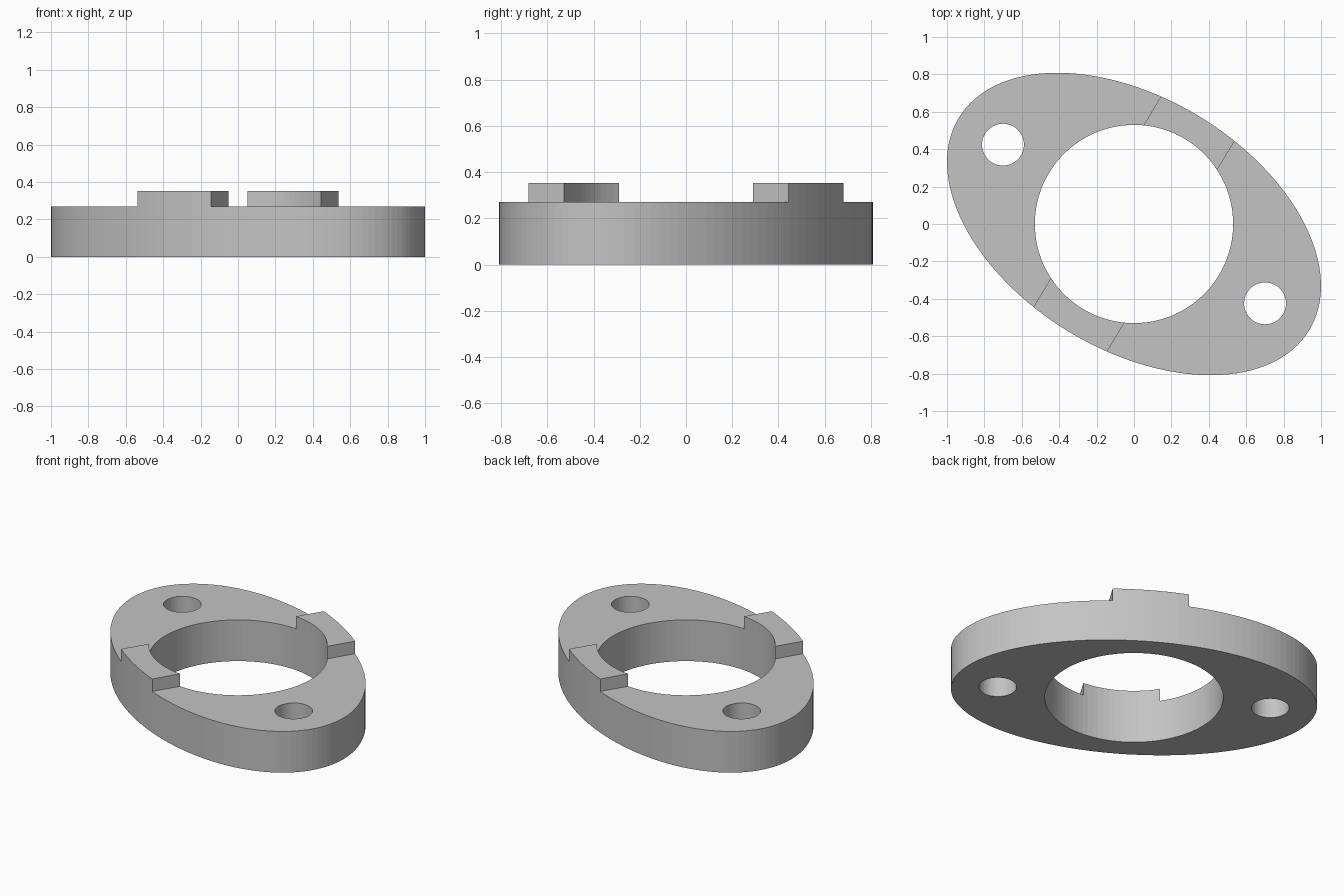
import bpy
from math import radians
from mathutils import Matrix

default = bpy.data.objects.get("Cube")
if default:
    bpy.data.objects.remove(default, do_unlink=True)

BASE_H, TAB_H = 0.27, 0.352      # flange top and tab top
SEMI_LONG, SEMI_SHORT = 1.0955, 0.673
TAB_HALF = 0.23                  # half length of each raised tab
BORE_R, BOLT_R, BOLT_X = 0.53, 0.112, 0.819

grey = bpy.data.materials.new("plain grey")
grey.use_nodes = True
grey.diffuse_color = (0.55, 0.55, 0.55, 1)
grey.node_tree.nodes["Principled BSDF"].inputs["Base Color"].default_value = (0.55, 0.55, 0.55, 1)


def cylinder(name, radius, x, z0, z1, sides):
    bpy.ops.mesh.primitive_cylinder_add(vertices=sides, radius=radius, depth=z1 - z0,
                                        location=(x, 0, (z0 + z1) / 2))
    obj = bpy.context.object
    obj.name = name
    return obj


def cut(body, cutter):
    cutter.hide_render = True
    mod = body.modifiers.new("cut", 'BOOLEAN')
    mod.operation = 'DIFFERENCE'
    mod.solver = 'EXACT'
    mod.object = cutter
    bpy.context.view_layer.objects.active = body
    bpy.ops.object.modifier_apply(modifier=mod.name)
    bpy.data.objects.remove(cutter, do_unlink=True)


# Oval blank, as tall as the tabs
flange = cylinder("oval_flange", 1, 0, 0, TAB_H, 128)
flange.data.transform(Matrix.Translation((0, 0, TAB_H / 2)) @ Matrix.Diagonal((SEMI_LONG, SEMI_SHORT, 1, 1)))
flange.location = (0, 0, 0)
flange.data.materials.append(grey)

# Central bore
cut(flange, cylinder("bore_cutter", BORE_R, 0, -0.5, 1, 96))

for side in (-1, 1):
    # Bolt hole
    cut(flange, cylinder("bolt_cutter", BOLT_R, side * BOLT_X, -0.5, 1, 48))
    # Lower each end, leaving the two tabs beside the bore
    bpy.ops.mesh.primitive_cube_add(size=2, location=(side * (TAB_HALF + 1), 0, BASE_H + 1))
    cut(flange, bpy.context.object)

# Turn the long axis to its slanted position
flange.data.transform(Matrix.Rotation(radians(-31.2), 4, 'Z'))
flange.data.shade_flat()
